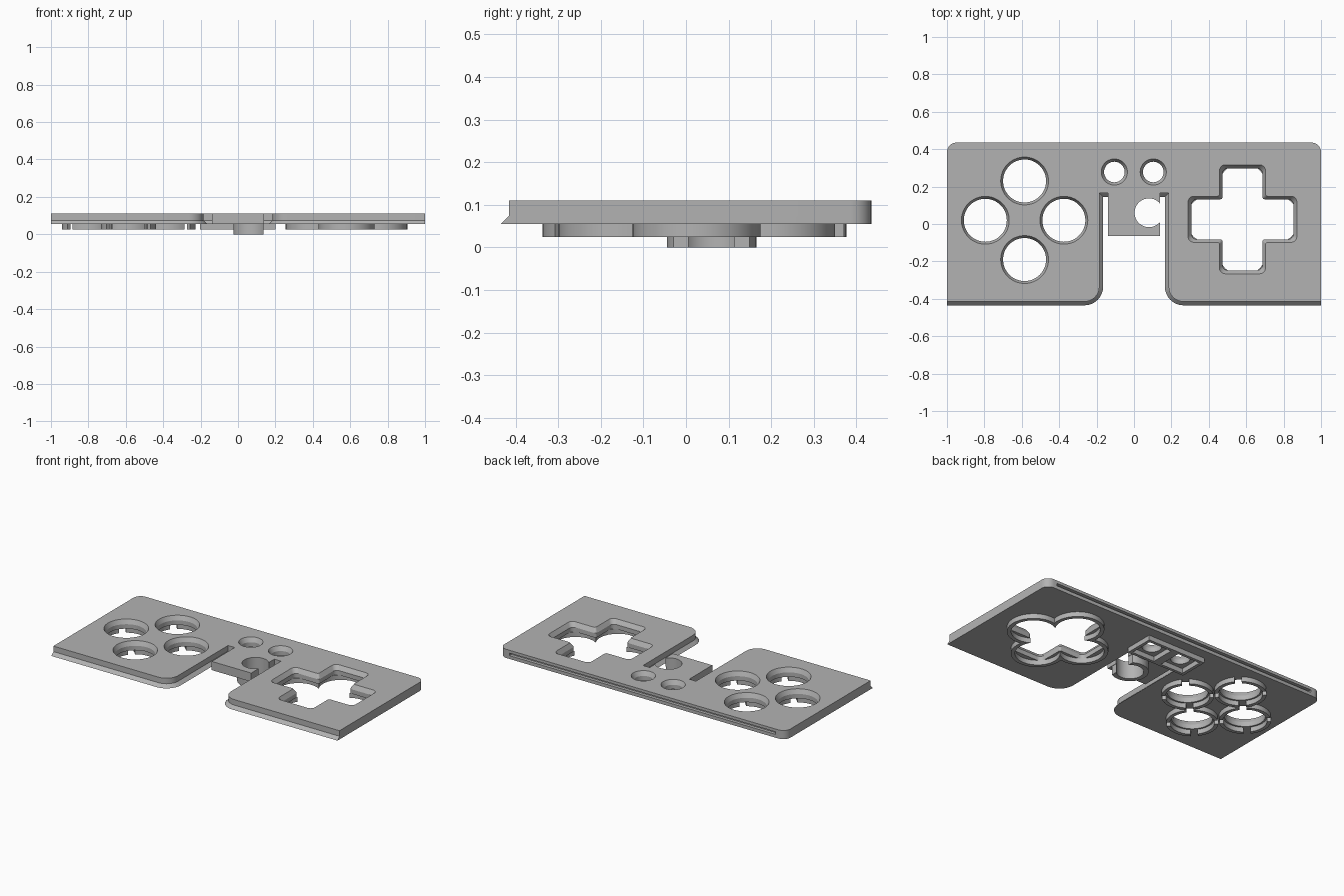
import bpy
import bmesh
from math import cos, sin, pi, sqrt, atan2, radians
from mathutils import Vector

cube = bpy.data.objects.get("Cube")
if cube:
    bpy.data.objects.remove(cube)

grey = bpy.data.materials.new("grey_plastic")
grey.use_nodes = True
colour = (0.45, 0.45, 0.45, 1)
grey.diffuse_color = colour
grey.node_tree.nodes["Principled BSDF"].inputs["Base Color"].default_value = colour

BOTTOM, TOP, RIM = 0.055, 0.11, 0.025


def loft(name, layers):
    """Closed solid through matching counter-clockwise outlines, given as (z, outline)."""
    bm = bmesh.new()
    rows = [[bm.verts.new((p[0], p[1], z)) for p in pts] for z, pts in layers]
    n = len(rows[0])
    bm.faces.new(rows[0][::-1])
    bm.faces.new(rows[-1])
    for a, b in zip(rows, rows[1:]):
        for i in range(n):
            j = (i + 1) % n
            bm.faces.new((a[i], a[j], b[j], b[i]))
    bmesh.ops.recalc_face_normals(bm, faces=bm.faces)
    mesh = bpy.data.meshes.new(name)
    bm.to_mesh(mesh)
    bm.free()
    mesh.materials.append(grey)
    ob = bpy.data.objects.new(name, mesh)
    bpy.context.collection.objects.link(ob)
    return ob


def cut(ob, cutters):
    """Subtract the cutters, bake the result and remove them."""
    for c in cutters:
        c.hide_render = True
        mod = ob.modifiers.new("cut", 'BOOLEAN')
        mod.operation = 'DIFFERENCE'
        mod.solver = 'EXACT'
        mod.object = c
    bpy.context.view_layer.update()
    deps = bpy.context.evaluated_depsgraph_get()
    mesh = bpy.data.meshes.new_from_object(ob.evaluated_get(deps))
    ob.modifiers.clear()
    ob.data = mesh
    for c in cutters:
        bpy.data.objects.remove(c)


def circle(x, y, r, n=48):
    return [(x + r * cos(2 * pi * i / n), y + r * sin(2 * pi * i / n)) for i in range(n)]


def rect(x0, x1, y0, y1):
    return [(x0, y0), (x1, y0), (x1, y1), (x0, y1)]


def rounded(corners, n=8):
    """Round the right-angle corners (x, y, radius)."""
    out = []
    for i, (x, y, r) in enumerate(corners):
        p = Vector((x, y))
        if r == 0:
            out.append(p)
            continue
        u = (Vector(corners[i - 1][:2]) - p).normalized()
        v = (Vector(corners[(i + 1) % len(corners)][:2]) - p).normalized()
        c = p + r * (u + v)
        out += [c - r * (v * cos(t) + u * sin(t))
                for t in (pi / 2 * k / n for k in range(n + 1))]
    return out


def plate_outline(d):
    """Plate with front notch and tab; d insets the front and notch edges."""
    front, side, slot, r = -0.435 + d, 0.165 + d, 0.145 + d, 0.1 - d
    return rounded([
        (1, front, 0), (1, 0.435, 0.05), (-1, 0.435, 0.05), (-1, front, 0),
        (-side, front, r), (-side, slot, 0), (-0.138, slot, 0), (-0.138, -0.065, 0),
        (0.138, -0.065, 0), (0.138, slot, 0), (side, slot, 0), (side, front, r)])


def cross(x, y, w, l, r=0.03):
    pts = []
    for k in range(4):
        for a, b, rad in ((l, -w, r), (l, w, r), (w, w, 0.012)):
            c, s = (1, 0, -1, 0)[k], (0, 1, 0, -1)[k]
            pts.append((x + a * c - b * s, y + a * s + b * c, rad))
    return rounded(pts, 5)


def clover(x, y, c, r, n=20):
    """Outline of four overlapping circles set at distance c from the middle."""
    m = (c + sqrt(2 * r * r - c * c)) / 2
    a = atan2(m, m - c)
    pts = []
    for k in range(4):
        turn = k * pi / 2
        for i in range(n):
            t = -a + 2 * a * i / n
            px, py = c + r * cos(t), r * sin(t)
            pts.append((x + px * cos(turn) - py * sin(turn),
                        y + px * sin(turn) + py * cos(turn)))
    return pts


def bevelled_hole(shape, small, big):
    return loft("hole", [(0.03, shape(*small)), (0.083, shape(*small)),
                         (TOP, shape(*big)), (0.13, shape(*big))])


buttons = [(-0.585 + 0.21 * dx, 0.02 + 0.21 * dy)
           for dx, dy in ((1, 0), (0, 1), (-1, 0), (0, -1))]
small_buttons = [(-0.105, 0.278), (0.103, 0.278)]
PAD = (0.58, 0.025)
CLIP = (0.08, 0.06)

# Main plate with flared front lip
plate = loft("face_plate", [(BOTTOM, plate_outline(0)), (BOTTOM + 0.02, plate_outline(0.02)),
                            (TOP, plate_outline(0.02))])
holes = [bevelled_hole(circle, (x, y, 0.115), (x, y, 0.128)) for x, y in buttons]
holes += [bevelled_hole(circle, (x, y, 0.055), (x, y, 0.07)) for x, y in small_buttons]
holes.append(bevelled_hole(cross, (*PAD, 0.107, 0.273), (*PAD, 0.123, 0.291)))
holes.append(loft("hole", [(0.03, circle(*CLIP, 0.077)), (0.13, circle(*CLIP, 0.077))]))
# Groove along the back edge
holes.append(loft("groove", [(0.076, rect(-0.93, 0.93, 0.415, 0.46)),
                             (0.092, rect(-0.93, 0.93, 0.415, 0.46))]))
cut(plate, holes)
parts = [plate]

# Button guide rings, notched on the diagonals
for i, (x, y) in enumerate(buttons):
    ring = loft(f"button_ring_{i + 1}", [(RIM, circle(x, y, 0.147)), (BOTTOM, circle(x, y, 0.147))])
    cutters = [loft("bore", [(0, circle(x, y, 0.125)), (0.08, circle(x, y, 0.125))])]
    for k in range(2):
        bar = rect(-0.2, 0.2, -0.02, 0.02)
        t = pi / 4 + k * pi / 2
        bar = [(x + a * cos(t) - b * sin(t), y + a * sin(t) + b * cos(t)) for a, b in bar]
        cutters.append(loft("notch", [(0, bar), (0.08, bar)]))
    cut(ring, cutters)
    parts.append(ring)

# Clover-shaped guide wall under the cross opening
wall = loft("cross_guide_wall", [(RIM, clover(*PAD, 0.175, 0.15)), (BOTTOM, clover(*PAD, 0.175, 0.15))])
cut(wall, [loft("bore", [(0, clover(*PAD, 0.175, 0.127)), (0.08, clover(*PAD, 0.175, 0.127))])])
parts.append(wall)

# Frame with two square pockets under the small buttons
frame = loft("small_button_frame", [(RIM, rect(-0.203, 0.2, 0.185, 0.371)),
                                    (BOTTOM, rect(-0.203, 0.2, 0.185, 0.371))])
cut(frame, [loft("pocket", [(z, rect(x - 0.078, x + 0.078, y - 0.075, y + 0.075))
                            for z in (0, 0.08)]) for x, y in small_buttons])
parts.append(frame)

# Open clip ring below the tab
clip = loft("tab_clip_ring", [(0, circle(*CLIP, 0.105)), (BOTTOM, circle(*CLIP, 0.105))])
cut(clip, [loft("bore", [(z, circle(*CLIP, 0.077)) for z in (-0.05, 0.08)]),
           loft("side_cut", [(z, rect(0.135, 0.3, -0.2, 0.3)) for z in (-0.05, 0.08)])])
parts.append(clip)

# Smooth round walls, keep edges sharp
for ob in bpy.context.view_layer.objects:
    ob.select_set(False)
for ob in parts:
    ob.select_set(True)
bpy.context.view_layer.objects.active = plate
bpy.ops.object.shade_smooth_by_angle(angle=radians(25))
